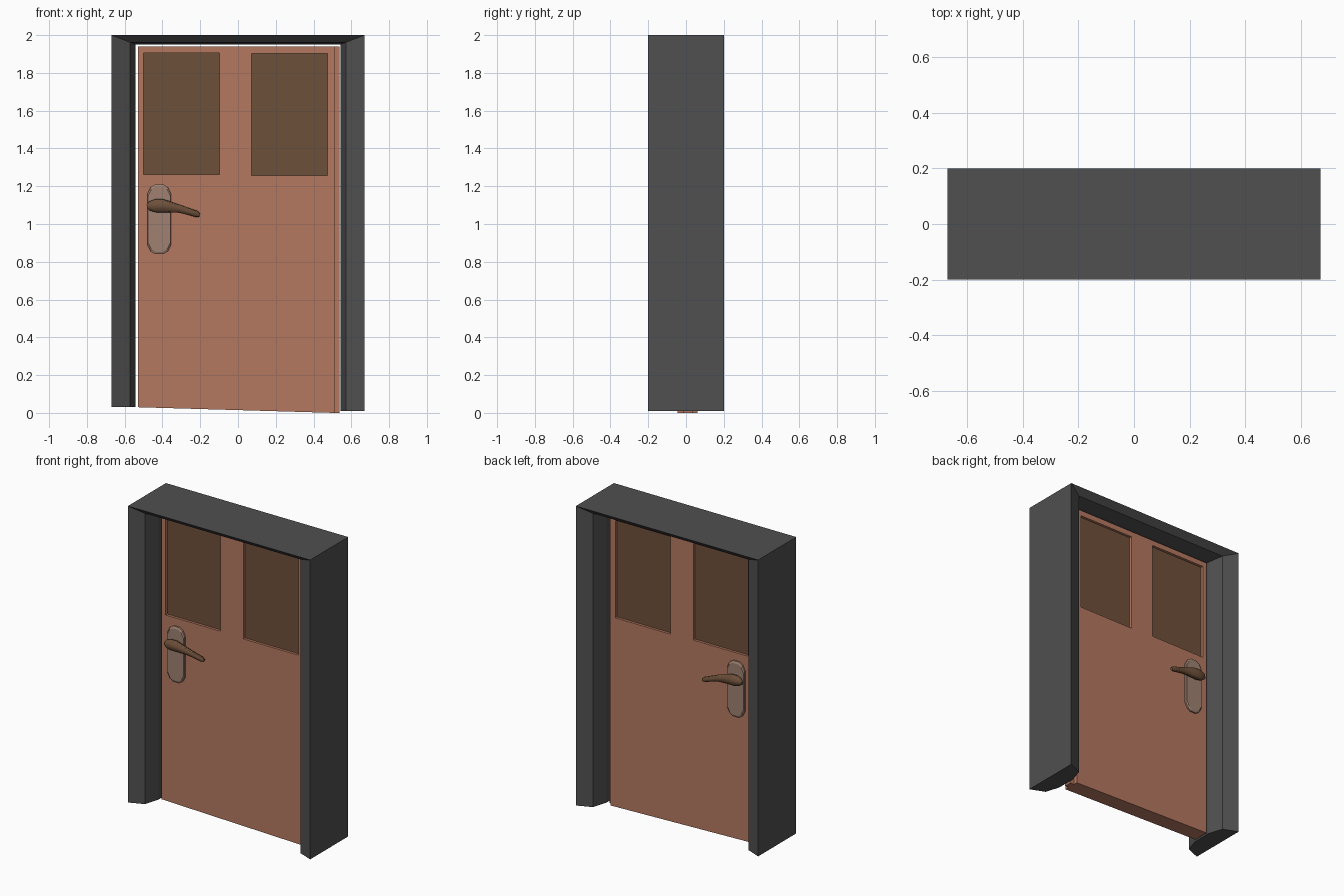
import bpy, bmesh
from math import cos, sin, pi
from mathutils import Vector

if "Cube" in bpy.data.objects:
    bpy.data.objects.remove(bpy.data.objects["Cube"])


def material(name, rgb):
    m = bpy.data.materials.new(name)
    m.diffuse_color = (*rgb, 1)
    m.use_nodes = True
    m.node_tree.nodes["Principled BSDF"].inputs["Base Color"].default_value = m.diffuse_color
    return m


DARK = material("frame_grey", (0.08, 0.08, 0.08))
WOOD = material("door_wood", (0.46, 0.19, 0.115))
BROWN = material("dark_brown", (0.155, 0.08, 0.042))
PLATE = material("plate_tan", (0.35, 0.22, 0.165))


def loft(name, rings, mat):
    """Closed solid through a row of equal-length rings."""
    bm = bmesh.new()
    vs = [[bm.verts.new(p) for p in ring] for ring in rings]
    n = len(rings[0])
    for a, b in zip(vs, vs[1:]):
        for i in range(n):
            j = (i + 1) % n
            bm.faces.new((a[i], a[j], b[j], b[i]))
    bm.faces.new(vs[0])
    bm.faces.new(vs[-1])
    bmesh.ops.recalc_face_normals(bm, faces=bm.faces)
    me = bpy.data.meshes.new(name)
    bm.to_mesh(me)
    bm.free()
    me.materials.append(mat)
    ob = bpy.data.objects.new(name, me)
    bpy.context.collection.objects.link(ob)
    return ob


def box(name, x0, x1, y0, y1, z0, z1, mat):
    return loft(name, [[(x0, y, z0), (x1, y, z0), (x1, y, z1), (x0, y, z1)]
                       for y in (y0, y1)], mat)


# Frame: one inward-tapering section swept round three mitred sides
section = [(0, -.2), (.097, -.16), (.127, -.065),
           (.127, .065), (.097, .16), (0, .2)]
loft("door_frame", [
    [(-.67 + d, y, .03) for d, y in section],
    [(-.67 + d, y, 2 - d * .39) for d, y in section],
    [(.67 - d, y, 2 - d * .39) for d, y in section],
    [(.67 - d, y, .01) for d, y in section]], DARK)

# Door leaf with a slightly sloping foot and a rebated tongue on the hinge edge
FRONT, BACK = -.045, .062
plan = [(-.53, FRONT), (.51, FRONT), (.51, -.015), (.538, -.015),
        (.538, .035), (.51, .035), (.51, BACK), (-.53, BACK)]
door = loft("door_leaf", [
    [(x, y, .03 - .03 * min(1, (x + .53) / 1.04)) for x, y in plan],
    [(x, y, 1.94) for x, y in plan]], WOOD)

# Windows: openings cut through, each filled by a recessed pane
for side, x0, z0, z1 in (("left", -.5, 1.262, 1.905), ("right", .072, 1.256, 1.903)):
    x1 = x0 + .403
    cutter = box("window_cutter", x0, x1, -.3, .3, z0, z1, WOOD)
    cutter.hide_render = True
    mod = door.modifiers.new("opening", 'BOOLEAN')
    mod.operation = 'DIFFERENCE'
    mod.solver = 'EXACT'
    mod.object = cutter
    bpy.context.view_layer.objects.active = door
    bpy.ops.object.modifier_apply(modifier=mod.name)
    bpy.data.objects.remove(cutter)
    box(side + "_window_pane", x0, x1, FRONT + .017, BACK - .017, z0, z1, BROWN)

# Handle path: x, z, radius, and sideways drift towards +y
lever = [(-.482, 1.092, .010, 0), (-.465, 1.095, .026, 0), (-.435, 1.097, .035, 0),
         (-.40, 1.097, .035, 0), (-.36, 1.090, .029, 0), (-.31, 1.081, .022, .002),
         (-.26, 1.066, .018, .008), (-.22, 1.053, .017, .014), (-.203, 1.047, .010, .016)]
quarter = [(.063, .135), (.045, .17), (.022, .185)]

for side, face, s in (("front", FRONT, -1), ("back", BACK, 1)):
    # Long chamfered back plate with a narrower outer face
    outline = quarter + [(-x, z) for x, z in reversed(quarter)]
    outline += [(-x, -z) for x, z in outline]
    loft(side + "_handle_plate", [
        [(-.417 + x * k, face + s * t, 1.025 + z * k) for x, z in outline]
        for k, t in ((1, -.01), (1, .010), (.93, .016))], PLATE)

    # Tapered lever and its short spindle
    pts = [Vector((x, face + s * .037 + dy, z)) for x, z, r, dy in lever]
    rings = []
    for i, p in enumerate(pts):
        t = (pts[min(i + 1, len(pts) - 1)] - pts[max(i - 1, 0)]).normalized()
        u = t.cross(Vector((0, 1, 0))).normalized()
        v = t.cross(u)
        r = lever[i][2]
        rings.append([p + u * r * cos(a * pi / 6) + v * r * .8 * sin(a * pi / 6)
                      for a in range(12)])
    handle = loft(side + "_handle_lever", rings, BROWN)
    spindle = loft(side + "_handle_spindle", [
        [(-.42 + .025 * cos(a * pi / 6), face + s * t, 1.095 + .025 * sin(a * pi / 6))
         for a in range(12)] for t in (0, .037)], BROWN)
    for ob in (handle, spindle):
        bpy.ops.object.select_all(action='DESELECT')
        ob.select_set(True)
        bpy.context.view_layer.objects.active = ob
        bpy.ops.object.shade_smooth_by_angle()
